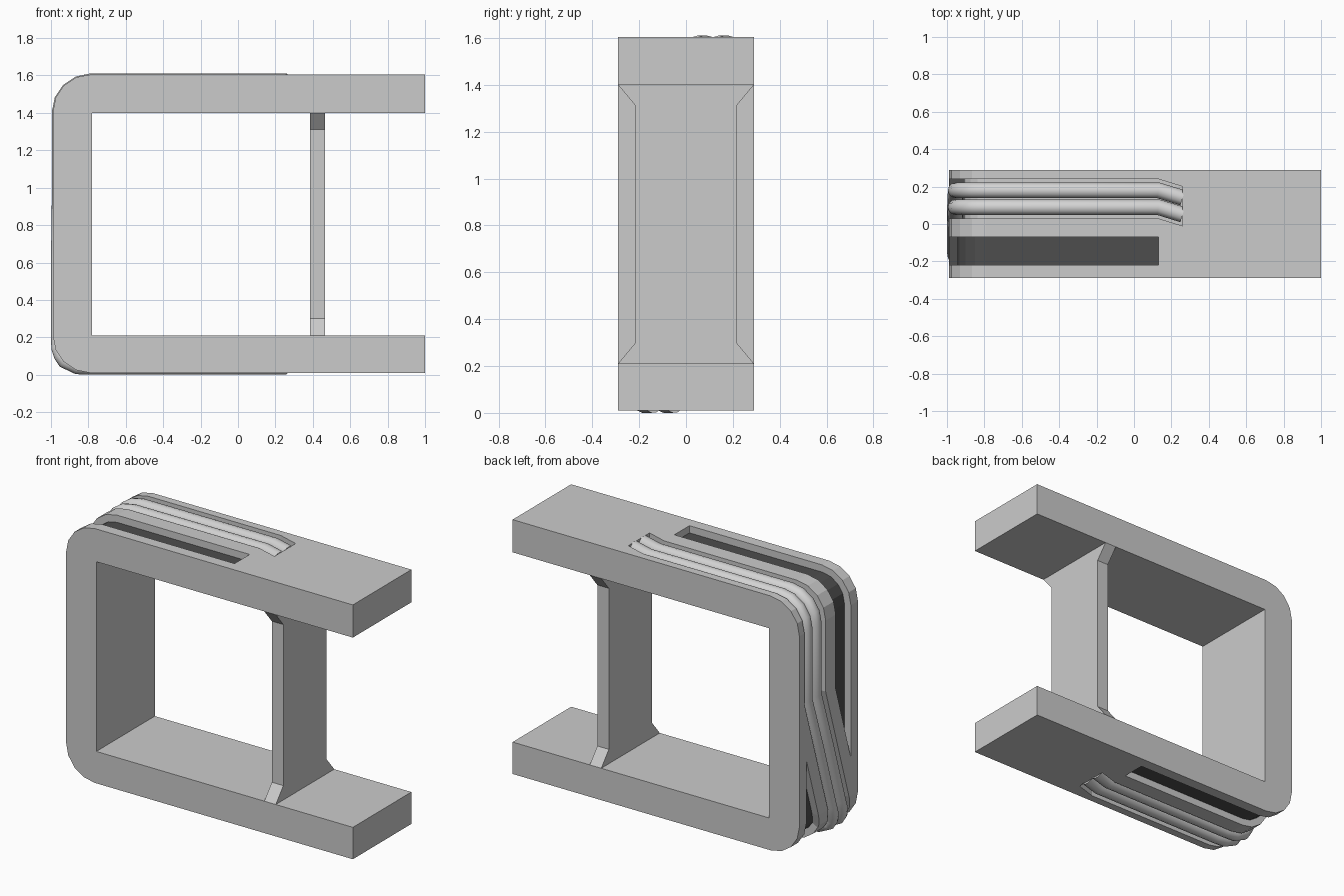
import bpy
import bmesh
from math import pi, sin, cos

if "Cube" in bpy.data.objects:
    bpy.data.objects.remove(bpy.data.objects["Cube"])


def material(name, value):
    m = bpy.data.materials.new(name)
    m.use_nodes = True
    color = (value, value, value, 1)
    m.diffuse_color = color
    m.node_tree.nodes["Principled BSDF"].inputs["Base Color"].default_value = color
    return m


GREY = material("light grey", 0.6)
PALE = material("pale cable grey", 0.66)
DARK = material("dark strip", 0.075)

# Outer outline of the C frame, walked by arc length from the top open end
LEFT, BOTTOM, TOP, END, R = -0.99, 0.01, 1.605, 1.0, 0.2
HALF = 0.29
STRAIGHT = END - LEFT - R
ARC = R * pi / 2
WALL = TOP - BOTTOM - 2 * R
WALL_START = STRAIGHT + ARC
WALL_END = WALL_START + WALL
TOTAL = WALL_END + ARC + STRAIGHT
KNOTS = [start + ARC * i / 4 for start in (STRAIGHT, WALL_END) for i in range(5)]


def outline(s, d):
    """x, z on the outline at length s, moved outward by d."""
    cx = LEFT + R
    if s <= STRAIGHT:
        return END - s, TOP + d
    if s < WALL_START:
        a = (s - STRAIGHT) / R
        return cx - (R + d) * sin(a), TOP - R + (R + d) * cos(a)
    if s <= WALL_END:
        return LEFT - d, TOP - R - (s - WALL_START)
    if s < WALL_END + ARC:
        a = (s - WALL_END) / R
        return cx - (R + d) * cos(a), BOTTOM + R - (R + d) * sin(a)
    return cx + s - WALL_END - ARC, BOTTOM - d


def lookup(table, s, k):
    """Interpolate column k of a table keyed by length."""
    if s <= table[0][0]:
        return table[0][k]
    for a, b in zip(table, table[1:]):
        if s <= b[0]:
            return a[k] + (b[k] - a[k]) * (s - a[0]) / (b[0] - a[0])
    return table[-1][k]


def stations(*tables):
    first, last = tables[0][0][0], tables[0][-1][0]
    keys = KNOTS + [row[0] for t in tables for row in t]
    return sorted({round(s, 4) for s in keys if first <= s <= last})


def finish(name, bm, mat):
    bmesh.ops.recalc_face_normals(bm, faces=bm.faces)
    mesh = bpy.data.meshes.new(name)
    bm.to_mesh(mesh)
    bm.free()
    mesh.materials.append(mat)
    ob = bpy.data.objects.new(name, mesh)
    bpy.context.collection.objects.link(ob)
    return ob


def prism(name, points, move, mat):
    bm = bmesh.new()
    face = bm.faces.new([bm.verts.new(p) for p in points])
    new = bmesh.ops.extrude_face_region(bm, geom=[face])["geom"]
    verts = [v for v in new if isinstance(v, bmesh.types.BMVert)]
    bmesh.ops.translate(bm, verts=verts, vec=move)
    return finish(name, bm, mat)


def band(name, table, d_in, d_out, mat):
    """Solid strip following the outline; table rows are (s, low y, high y)."""
    bm = bmesh.new()
    rings = []
    for s in stations(table):
        ring = []
        for k, d in ((1, d_in), (2, d_in), (2, d_out), (1, d_out)):
            x, z = outline(s, d)
            ring.append(bm.verts.new((x, lookup(table, s, k), z)))
        rings.append(ring)
    for a, b in zip(rings, rings[1:]):
        for i in range(4):
            j = (i + 1) % 4
            bm.faces.new((a[i], a[j], b[j], b[i]))
    bm.faces.new(rings[0])
    bm.faces.new(rings[-1])
    return finish(name, bm, mat)


# C-shaped frame
profile = [(END, TOP)] + [outline(s, 0) for s in KNOTS] + [(END, BOTTOM)]
profile += [(END, 0.21), (-0.78, 0.21), (-0.78, 1.4), (END, 1.4)]
frame = prism("frame", [(x, -HALF, z) for x, z in profile], (0, 2 * HALF, 0), GREY)

# Upright web with flared ends
side = [(HALF, 0.21), (0.215, 0.3), (0.215, 1.31), (HALF, 1.4)]
section = side + [(-y, z) for y, z in reversed(side)]
prism("web", [(0.385, y, z) for y, z in section], (0.08, 0, 0), GREY)

# Layout of the grooves along the outline
cable_run = [(0.74, -0.01, 0.2), (0.87, 0.03, 0.24), (2.55, 0.03, 0.24),
             (3.42, -0.24, -0.03), (4.53, -0.24, -0.03), (4.66, -0.2, 0.01)]
upper_strip = [(0.87, -0.22, -0.07), (2.57, -0.22, -0.07), (3.05, -0.22, -0.217)]
lower_strip = [(2.92, 0.217, 0.22), (3.4, 0.07, 0.22), (4.53, 0.07, 0.22)]


def cut(table, depth):
    cutter = band("cutter", table, -depth, 0.06, GREY)
    cutter.hide_render = True
    mod = frame.modifiers.new("groove", "BOOLEAN")
    mod.operation = "DIFFERENCE"
    mod.solver = "EXACT"
    mod.object = cutter
    bpy.context.view_layer.objects.active = frame
    bpy.ops.object.modifier_apply(modifier=mod.name)
    bpy.data.objects.remove(cutter)


cut(cable_run, 0.08)
STRIP_DEPTH = 0.05
for label, run in (("upper_strip", upper_strip), ("lower_strip", lower_strip)):
    cut(run, STRIP_DEPTH)
    band(label, run, -STRIP_DEPTH - 0.002, -STRIP_DEPTH + 0.005, DARK)

# Twin cables in the wide groove, bulging slightly round the lower corner
height = [(0.74, -0.037), (2.55, -0.037), (2.9, -0.032), (WALL_END, -0.032),
          (WALL_END + ARC / 2, -0.008), (WALL_END + ARC, -0.032), (4.66, -0.032)]
for label, offset in (("inner_cable", 0.06), ("outer_cable", 0.15)):
    curve = bpy.data.curves.new(label, "CURVE")
    curve.dimensions = "3D"
    curve.bevel_depth = 0.042
    curve.bevel_resolution = 4
    curve.use_fill_caps = True
    path = stations(cable_run, height)
    spline = curve.splines.new("POLY")
    spline.points.add(len(path) - 1)
    for point, s in zip(spline.points, path):
        x, z = outline(s, lookup(height, s, 1))
        point.co = (x, lookup(cable_run, s, 1) + offset, z, 1)
    curve.materials.append(PALE)
    cable = bpy.data.objects.new(label, curve)
    bpy.context.collection.objects.link(cable)
    bpy.ops.object.select_all(action="DESELECT")
    cable.select_set(True)
    bpy.context.view_layer.objects.active = cable
    bpy.ops.object.convert(target="MESH")
    bpy.ops.object.shade_smooth_by_angle(angle=0.9)
